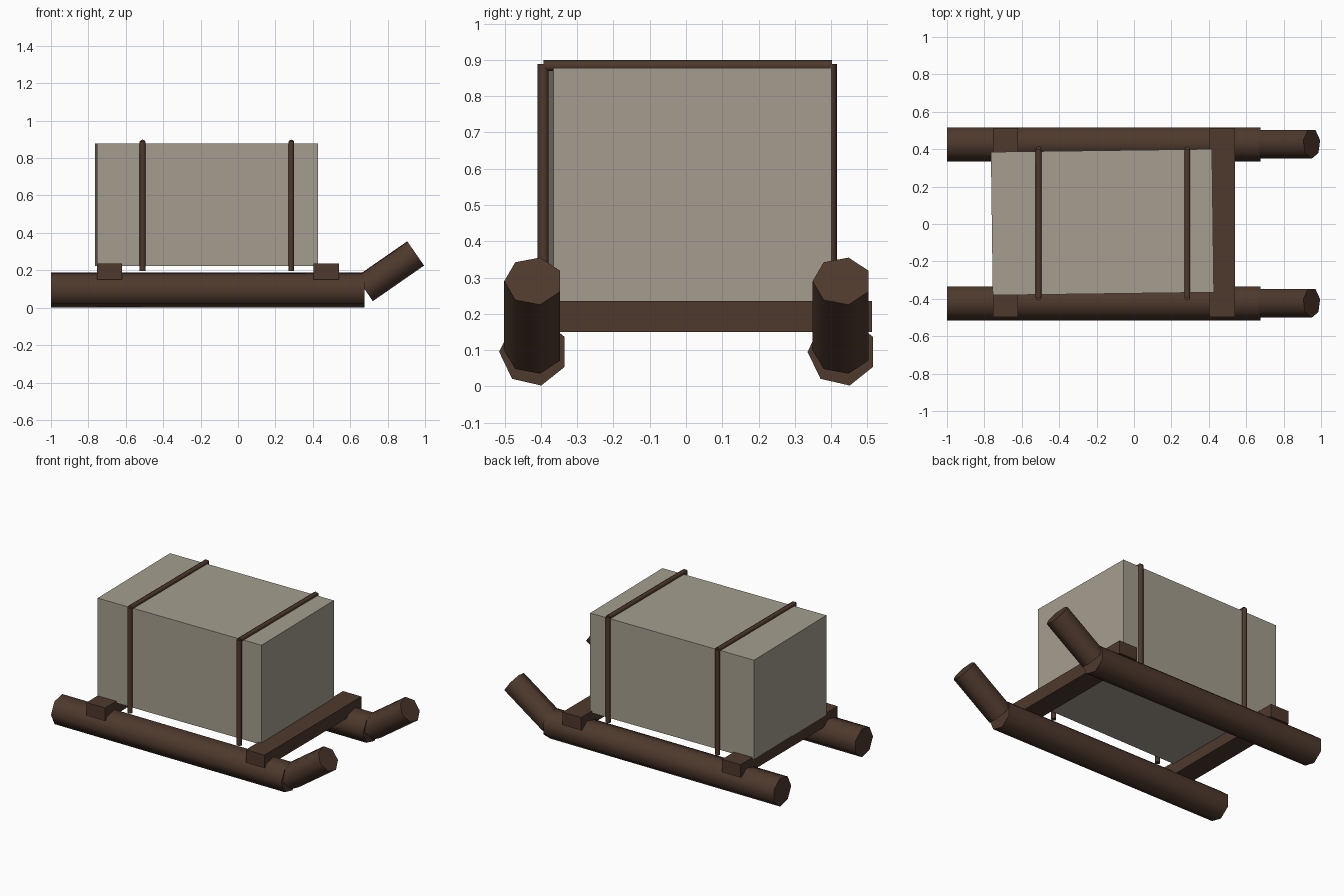
import bpy
from math import radians, pi
from mathutils import Vector, Matrix

if "Cube" in bpy.data.objects:
    bpy.data.objects.remove(bpy.data.objects["Cube"], do_unlink=True)


def material(name, color):
    m = bpy.data.materials.new(name)
    m.use_nodes = True
    m.diffuse_color = color
    bsdf = m.node_tree.nodes["Principled BSDF"]
    bsdf.inputs["Base Color"].default_value = color
    bsdf.inputs["Roughness"].default_value = 0.9
    return m


wood = material("dark wood", (0.076, 0.041, 0.026, 1))
stone = material("pale stone", (0.376, 0.342, 0.275, 1))


def log(name, start, end, radius, side):
    """Seven-sided log between two points, one corner pointing along side."""
    start, end, side = Vector(start), Vector(end), Vector(side)
    axis = (end - start).normalized()
    bpy.ops.mesh.primitive_cylinder_add(
        vertices=7, radius=radius, depth=(end - start).length)
    ob = bpy.context.object
    ob.name = name
    # The primitive has a corner on its local +y
    turn = Matrix((side.cross(axis), side, axis)).transposed().to_4x4()
    ob.matrix_world = Matrix.Translation((start + end) / 2) @ turn
    ob.data.materials.append(wood)
    bpy.ops.object.shade_smooth_by_angle(angle=radians(60))


def block(name, low, high, mat, turn=0):
    low, high = Vector(low), Vector(high)
    bpy.ops.mesh.primitive_cube_add(size=1, location=(low + high) / 2)
    ob = bpy.context.object
    ob.name = name
    ob.scale = high - low
    ob.rotation_euler.z = turn
    ob.data.materials.append(mat)


# Runners with upturned tips
for side, y in (("right", -0.42), ("left", 0.43)):
    log(side + "_runner", (-1, y, 0.095), (0.675, y, 0.095), 0.095, (0, -1, 0))
    log(side + "_runner_tip", (0.676, y, 0.1), (0.95, y, 0.29), 0.081, (0, -1, 0))

# Crossbars joining the runners
for name, x in (("rear_crossbar", -0.755), ("front_crossbar", 0.405)):
    block(name, (x, -0.497, 0.15), (x + 0.135, 0.512, 0.235), wood)

# Cargo block, slightly askew on the sled
block("cargo_block", (-0.76, -0.373, 0.223), (0.422, 0.393, 0.877),
      stone, radians(0.75))

# Straps over the cargo
for name, x in (("rear_strap", -0.51), ("front_strap", 0.285)):
    log(name + "_right", (x, -0.393, 0.195), (x, -0.393, 0.888), 0.016, (0, -1, 0))
    log(name + "_left", (x, 0.4, 0.195), (x, 0.4, 0.888), 0.016, (0, 1, 0))
    log(name + "_top", (x, -0.393, 0.883), (x, 0.402, 0.883), 0.016, (0, 0, 1))
